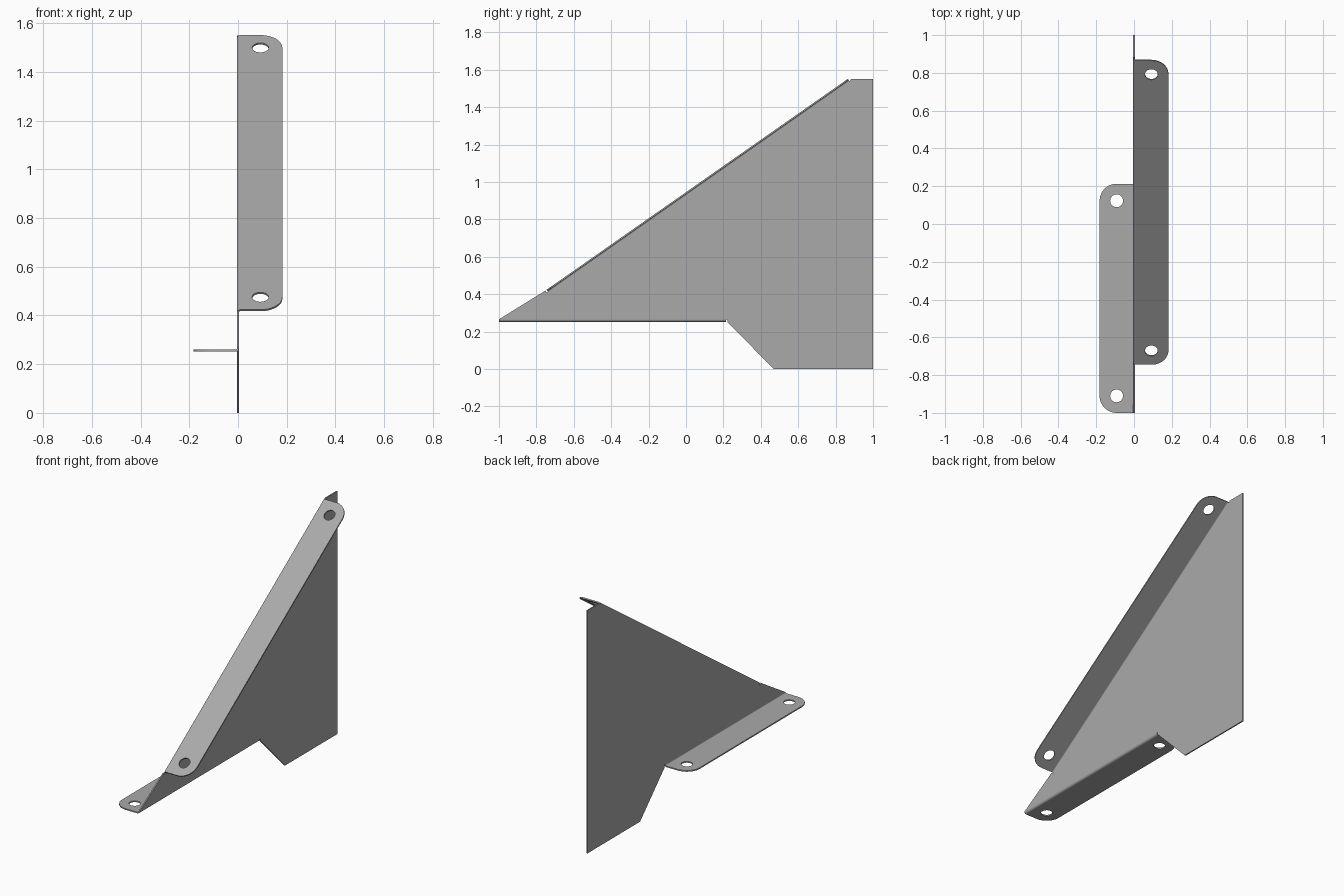
import bpy, bmesh, math
from mathutils import Vector, Matrix

if "Cube" in bpy.data.objects:
    bpy.data.objects.remove(bpy.data.objects["Cube"])

T = 0.008      # sheet thickness
R = 0.014      # outer bend radius
W = 0.182      # flange reach from the centre plane
CORNER = 0.09  # flange corner radius
HOLE = 0.034   # bolt hole radius

steel = bpy.data.materials.new("grey steel")
steel.diffuse_color = (0.40, 0.40, 0.40, 1)
steel.use_nodes = True
steel.node_tree.nodes["Principled BSDF"].inputs["Base Color"].default_value = steel.diffuse_color


def frame(origin, ax, ay):
    """Matrix whose local x/y follow ax/ay."""
    ax, ay = Vector(ax), Vector(ay)
    m = Matrix((ax, ay, ax.cross(ay))).transposed().to_4x4()
    m.translation = Vector(origin)
    return m


def sheet(name, loops, matrix, depth):
    """Solid from closed 2D loops (inner loops become holes), centred on local z."""
    curve = bpy.data.curves.new(name, 'CURVE')
    curve.dimensions, curve.fill_mode, curve.extrude = '2D', 'BOTH', depth / 2
    for loop in loops:
        s = curve.splines.new('POLY')
        s.points.add(len(loop) - 1)
        for p, (x, y) in zip(s.points, loop):
            p.co = (x, y, 0, 1)
        s.use_cyclic_u = True
    ob = bpy.data.objects.new(name, curve)
    bpy.context.collection.objects.link(ob)
    bpy.ops.object.select_all(action='DESELECT')
    ob.select_set(True)
    bpy.context.view_layer.objects.active = ob
    bpy.ops.object.convert(target='MESH')
    ob = bpy.context.object
    bm = bmesh.new()
    bm.from_mesh(ob.data)
    bmesh.ops.remove_doubles(bm, verts=bm.verts, dist=1e-5)
    bm.transform(matrix)
    bmesh.ops.recalc_face_normals(bm, faces=bm.faces)
    bm.to_mesh(ob.data)
    bm.free()
    ob.data.materials.clear()
    ob.data.materials.append(steel)
    bpy.ops.object.shade_smooth_by_angle(angle=math.radians(30))
    return ob


def arc(cx, cy, r, a0, a1, n):
    return [(cx + r * math.cos(math.radians(a0 + (a1 - a0) * i / n)),
             cy + r * math.sin(math.radians(a0 + (a1 - a0) * i / n))) for i in range(n + 1)]


def flange(name, start, end, side):
    """Bent flange along a (y, z) line, reaching towards side * x."""
    a, b = Vector((0, *start)), Vector((0, *end))
    along, length = (b - a).normalized(), (b - a).length
    inward = Vector((0, along.z, -along.y))      # from the line into the plate
    if side < 0:
        inward = -inward
    out = Vector((side, 0, 0))
    # flat tab with rounded outer corners and two bolt holes
    c = CORNER
    tab = ([(0, R - T / 2), (length, R - T / 2)]
           + arc(length - c, W - c, c, 0, 90, 12) + arc(c, W - c, c, 90, 180, 12))
    holes = [arc(u, W - c, HOLE, 0, 360, 32)[:-1] for u in (0.09, length - 0.09)]
    sheet(name, [tab] + holes, frame(a + inward * T / 2, along, out), T)
    # rounded bend joining the tab to the plate
    ring = arc(R - T / 2, R, R, 180, 270, 8) + arc(R - T / 2, R, R - T, 270, 180, 8)
    sheet(name + "_bend", [ring], frame((a + b) / 2, out, inward), length)
    return inward, along


# flange lines as (y, z)
UP_A, UP_B = (-0.745, 0.424), (0.865, 1.551)
LOW_A, LOW_B = (-1.0, 0.252), (0.213, 0.252)
inward, along = flange("sloping_flange", UP_A, UP_B, 1)
flange("lower_flange", LOW_A, LOW_B, -1)


def at(p, k, m=0):
    return (p[0] + inward.y * k + along.y * m, p[1] + inward.z * k + along.z * m)


# gusset plate, with small relief notches where the bends end
G = 0.008
outline = [
    (-1.0, LOW_A[1] + R), (LOW_B[0], LOW_B[1] + R),
    (LOW_B[0] + G, LOW_B[1] + R), (LOW_B[0] + G, LOW_B[1]),
    (0.469, 0), (1, 0), (1, 1.55), (UP_B[0] + 2 * G, 1.55),
    at(UP_B, R, G), at(UP_B, R), at(UP_A, R), at(UP_A, R, -G), at(UP_A, 0, -G),
]
sheet("gusset_plate", [outline], frame((0, 0, 0), (0, 1, 0), (0, 0, 1)), T)
